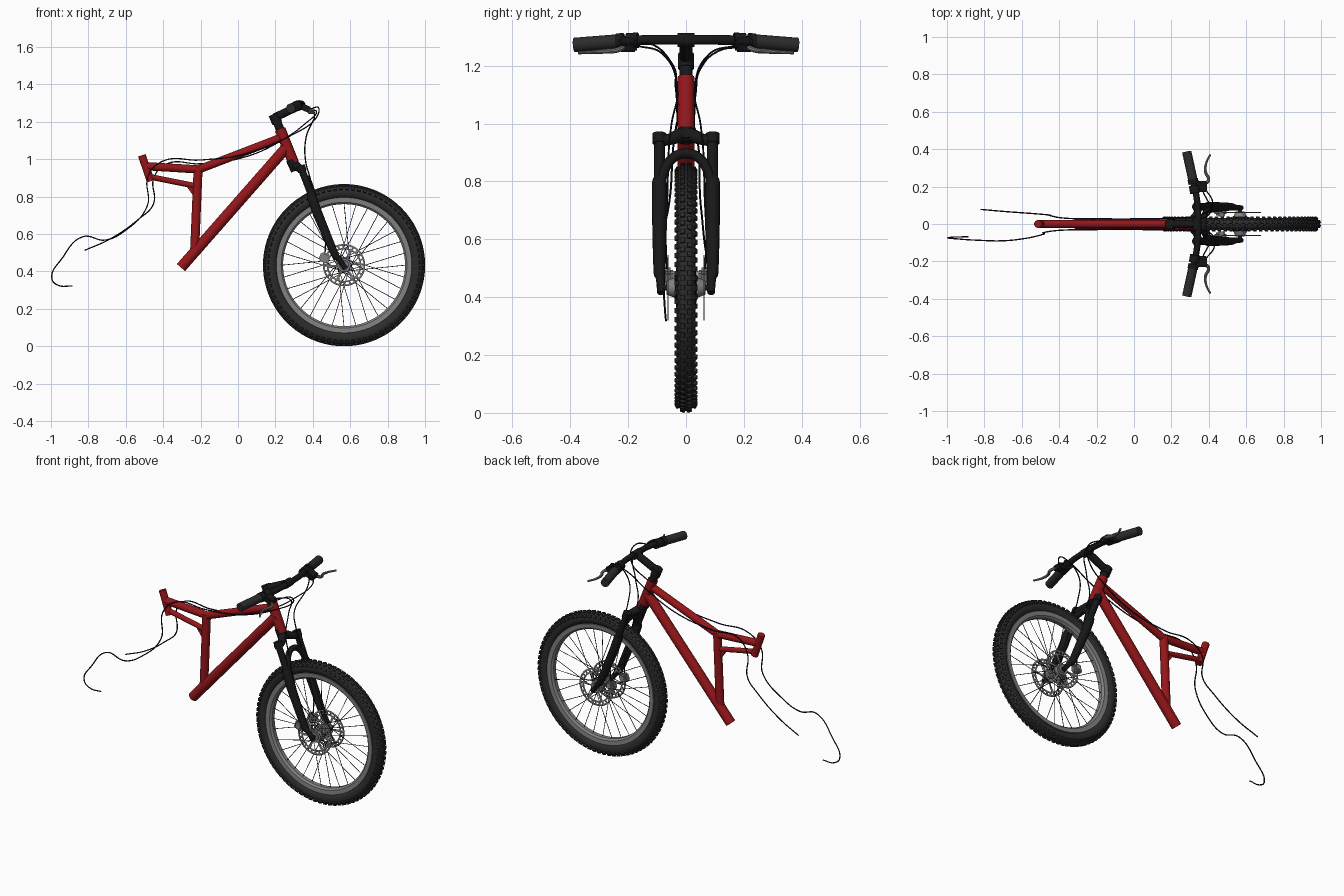
import bpy, bmesh
from math import pi, sin, cos, radians
from mathutils import Vector, Matrix

if "Cube" in bpy.data.objects:
    bpy.data.objects.remove(bpy.data.objects["Cube"])

def mat(name, *c):
    m = bpy.data.materials.new(name)
    m.diffuse_color = (*c, 1)
    m.use_nodes = True
    m.node_tree.nodes["Principled BSDF"].inputs["Base Color"].default_value = m.diffuse_color
    return m

RED = mat("red_paint", 0.30, 0.008, 0.01)
BLACK = mat("black_metal", 0.009, 0.009, 0.01)
RUBBER = mat("rubber", 0.025, 0.025, 0.025)
GREY = mat("grey_metal", 0.22, 0.22, 0.22)
CABLE = mat("cable_black", 0.008, 0.008, 0.02)
HUB = Vector((0.567, 0, 0.433))

def add(name, mesh, m, loc=(0, 0, 0)):
    ob = bpy.data.objects.new(name, mesh)
    bpy.context.collection.objects.link(ob)
    ob.location = loc
    mesh.materials.clear()
    mesh.materials.append(m)
    bpy.ops.object.select_all(action='DESELECT')
    ob.select_set(True)
    bpy.context.view_layer.objects.active = ob
    bpy.ops.object.shade_smooth_by_angle(angle=radians(35))
    return ob

def from_bm(name, bm, m, loc=(0, 0, 0)):
    bmesh.ops.recalc_face_normals(bm, faces=bm.faces)
    me = bpy.data.meshes.new(name)
    bm.to_mesh(me)
    bm.free()
    return add(name, me, m, loc)

def cone(bm, a, b, r, r2=None, seg=24):
    a, b = Vector(a), Vector(b)
    d = b - a
    M = Matrix.Translation((a + b) / 2) @ d.to_track_quat('Z', 'Y').to_matrix().to_4x4()
    bmesh.ops.create_cone(bm, cap_ends=True, segments=seg, radius1=r,
                          radius2=r if r2 is None else r2, depth=d.length, matrix=M)

def tube(name, a, b, r, m, r2=None):
    bm = bmesh.new()
    cone(bm, a, b, r, r2)
    return from_bm(name, bm, m)

def box(name, loc, size, m, rot=0.0, bevel=0.006):
    bm = bmesh.new()
    bmesh.ops.create_cube(bm, size=1, matrix=Matrix.Rotation(rot, 4, 'Y') @ Matrix.Diagonal((*size, 1)))
    bmesh.ops.bevel(bm, geom=bm.edges[:], offset=bevel, segments=2, affect='EDGES')
    return from_bm(name, bm, m, loc)

def sweep(name, pts, r, m, smooth=True, res=4, radii=None):
    cu = bpy.data.curves.new(name, 'CURVE')
    cu.dimensions = '3D'
    cu.bevel_depth, cu.bevel_resolution, cu.use_fill_caps = r, res, True
    cu.resolution_u = 8
    sp = cu.splines.new('BEZIER' if smooth else 'POLY')
    ps = sp.bezier_points if smooth else sp.points
    ps.add(len(pts) - 1)
    for i, (p, co) in enumerate(zip(ps, pts)):
        p.co = co if smooth else (*co, 1)
        p.radius = radii[i] if radii else 1
        if smooth:
            p.handle_left_type = p.handle_right_type = 'AUTO'
    tmp = bpy.data.objects.new("tmp", cu)
    bpy.context.collection.objects.link(tmp)
    bpy.context.view_layer.update()
    me = bpy.data.meshes.new_from_object(tmp.evaluated_get(bpy.context.evaluated_depsgraph_get()))
    bpy.data.objects.remove(tmp)
    return add(name, me, m)

def lathe(name, prof, m, seg=96):
    # closed (radius, y) profile turned about the axle
    bm = bmesh.new()
    rings = [[bm.verts.new((r * cos(2*pi*i/seg), y, r * sin(2*pi*i/seg))) for r, y in prof] for i in range(seg)]
    n = len(prof)
    for i in range(seg):
        p, q = rings[i], rings[(i + 1) % seg]
        for j in range(n):
            bm.faces.new((p[j], p[(j+1) % n], q[(j+1) % n], q[j]))
    return from_bm(name, bm, m, HUB)

# Tyre with knobs, rim
lathe("tyre", [(0.391 + 0.036 * cos(2*pi*k/16), 0.033 * sin(2*pi*k/16)) for k in range(16)], RUBBER)
bm = bmesh.new()
for i in range(80):
    for k, t in enumerate((-58, -18, 18, 58)):
        M = (Matrix.Rotation(2*pi*(i + 0.5*(k % 2))/80, 4, 'Y') @ Matrix.Translation((0, 0, 0.391))
             @ Matrix.Rotation(radians(t), 4, 'X') @ Matrix.Translation((0, 0, 0.036))
             @ Matrix.Diagonal((0.017, 0.016, 0.012, 1)))
        bmesh.ops.create_cube(bm, size=1, matrix=M)
from_bm("tyre_knobs", bm, RUBBER, HUB)
lathe("rim", [(0.326, -0.012), (0.336, -0.023), (0.362, -0.025), (0.362, 0.025), (0.336, 0.023), (0.326, 0.012)], GREY)

# Spokes and hub
bm = bmesh.new()
for i in range(32):
    a = 2*pi*i/32
    s = 1 if i % 2 else -1
    b = a + (1.2 if (i // 2) % 2 else -1.2)
    cone(bm, (0.034*cos(b), s*0.038, 0.034*sin(b)), (0.33*cos(a), 0, 0.33*sin(a)), 0.0018, seg=6)
from_bm("spokes", bm, BLACK, HUB)
tube("hub_shell", HUB - Vector((0, 0.045, 0)), HUB + Vector((0, 0.045, 0)), 0.02, GREY)
tube("axle", HUB - Vector((0, 0.1, 0)), HUB + Vector((0, 0.1, 0)), 0.01, BLACK)

for s, side in ((-1, "right"), (1, "left")):
    tube("hub_flange_" + side, HUB + Vector((0, s*0.034, 0)), HUB + Vector((0, s*0.042, 0)), 0.038, GREY)
    tube("hub_cap_" + side, HUB + Vector((0, s*0.042, 0)), HUB + Vector((0, s*0.068, 0)), 0.034, GREY, 0.024)

    # Perforated brake disc
    bm = bmesh.new()
    rr, seg = (0.024, 0.036, 0.084, 0.092, 0.104, 0.113), 72
    g = [[bm.verts.new((r*cos(2*pi*i/seg), 0, r*sin(2*pi*i/seg))) for r in rr] for i in range(seg)]
    for i in range(seg):
        for j in range(5):
            if (j == 1 and i % 12 > 1) or (j == 3 and i % 3):
                continue
            p, q = g[i], g[(i + 1) % seg]
            bm.faces.new((p[j], p[j+1], q[j+1], q[j]))
    disc = from_bm("brake_disc_" + side, bm, GREY, HUB + Vector((0, s*0.062, 0)))
    md = disc.modifiers.new("thickness", 'SOLIDIFY')
    md.thickness, md.offset = 0.004, 0

    # Brake caliper
    box("caliper_" + side, (0.463, s*0.062, 0.472), (0.055, 0.034, 0.05), GREY, 0.35, 0.008)
    tube("caliper_piston_" + side, (0.467, s*0.04, 0.475), (0.467, s*0.086, 0.475), 0.016, GREY)

    # Fork leg: slim upper, thick lower, narrow dropout
    y = s*0.092
    tube("fork_upper_" + side, (0.338, y, 0.95), (0.40, y, 0.79), 0.019, BLACK)
    sweep("fork_lower_" + side, [(0.388, y, 0.81), (0.395, y, 0.795), (0.425, y, 0.71), (0.50, y, 0.53),
          (0.523, y, 0.48), (0.54, y*0.96, 0.465), (0.575, y*0.94, 0.415)], 0.026, BLACK, False, 6,
          (0.85, 1, 1, 0.85, 0.75, 0.6, 0.5))
    tube("fork_cap_" + side, (0.333, y, 0.965), (0.345, y, 0.932), 0.024, BLACK)

    # Grip, clamp, lever
    tube("grip_" + side, (0.315, s*0.235, 1.284), (0.282, s*0.386, 1.272), 0.025, RUBBER)
    tube("grip_collar_" + side, (0.319, s*0.215, 1.285), (0.314, s*0.24, 1.284), 0.028, BLACK)
    tube("brake_clamp_" + side, (0.327, s*0.165, 1.288), (0.32, s*0.205, 1.286), 0.027, BLACK)
    box("brake_body_" + side, (0.355, s*0.2, 1.275), (0.07, 0.06, 0.034), BLACK, 0.4)
    sweep("brake_lever_" + side, [(0.372, s*0.21, 1.268), (0.398, s*0.235, 1.255), (0.382, s*0.28, 1.25),
          (0.386, s*0.325, 1.247), (0.408, s*0.372, 1.245)], 0.009, GREY, True, 3, (1, 1, 0.9, 0.7, 0.6))

# Fork crown and brace
sweep("fork_crown", [(0.342, -0.108, 0.938), (0.338, -0.06, 0.945), (0.31, 0, 0.962), (0.338, 0.06, 0.945),
      (0.342, 0.108, 0.938)], 0.022, BLACK, True, 5, (0.9, 0.9, 1.2, 0.9, 0.9))
sweep("fork_brace", [(0.405, -0.088, 0.79), (0.392, -0.074, 0.84), (0.375, -0.04, 0.885), (0.37, 0, 0.897),
      (0.375, 0.04, 0.885), (0.392, 0.074, 0.84), (0.405, 0.088, 0.79)], 0.017, BLACK)
tube("fork_steerer", (0.285, 0, 1.0), (0.312, 0, 0.94), 0.03, BLACK)

# Frame tubes
for name, a, b, r in (
        ("head_tube", (0.225, 1.16), (0.297, 0.98), 0.029),
        ("top_tube", (-0.215, 0.943), (0.24, 1.118), 0.022),
        ("down_tube", (0.27, 1.075), (-0.305, 0.42), 0.029),
        ("seat_tube", (-0.213, 0.955), (-0.232, 0.51), 0.024),
        ("seat_post_sleeve", (-0.514, 1.02), (-0.467, 0.882), 0.021),
        ("upper_seat_brace", (-0.49, 0.962), (-0.20, 0.944), 0.022),
        ("lower_seat_brace", (-0.48, 0.907), (-0.22, 0.855), 0.015)):
    tube(name, (a[0], 0, a[1]), (b[0], 0, b[1]), r, RED)
bm = bmesh.new()
f = bm.faces.new([bm.verts.new((x, 0.009, z)) for x, z in ((-0.285, 0.868), (-0.22, 0.855), (-0.225, 0.785), (-0.24, 0.805))])
ext = bmesh.ops.extrude_face_region(bm, geom=[f])
bmesh.ops.translate(bm, vec=(0, -0.018, 0), verts=[v for v in ext['geom'] if isinstance(v, bmesh.types.BMVert)])
bm.faces.new([v for v in f.verts]) if not f.is_valid else None
from_bm("seat_gusset", bm, RED)

# Stem and handlebar
tube("headset_spacer", (0.227, 0, 1.155), (0.206, 0, 1.205), 0.023, BLACK)
tube("stem_clamp", (0.21, 0, 1.192), (0.19, 0, 1.24), 0.028, BLACK)
tube("stem", (0.195, 0, 1.222), (0.335, 0, 1.288), 0.022, BLACK)
tube("bar_clamp", (0.337, -0.03, 1.289), (0.337, 0.03, 1.289), 0.024, BLACK)
half = [(0.342, 0.06, 1.29), (0.335, 0.14, 1.289), (0.322, 0.2, 1.286), (0.282, 0.38, 1.272)]
sweep("handlebar", [(x, -y, z) for x, y, z in half[::-1]] + half, 0.017, BLACK)

# Loose cables trailing behind the frame
sweep("cable_rear_right", [(0.38, -0.19, 1.265), (0.43, -0.12, 1.275), (0.41, -0.05, 1.21), (0.29, -0.036, 1.13),
      (0.05, -0.03, 1.03), (-0.2, -0.03, 0.995), (-0.4, -0.034, 0.99), (-0.48, -0.045, 0.91), (-0.485, -0.055, 0.75),
      (-0.60, -0.08, 0.62), (-0.71, -0.09, 0.567), (-0.83, -0.087, 0.585), (-0.94, -0.08, 0.47),
      (-0.995, -0.073, 0.36), (-0.96, -0.07, 0.325), (-0.885, -0.068, 0.322)], 0.0035, CABLE, res=1)
sweep("cable_rear_left", [(0.38, 0.19, 1.265), (0.42, 0.11, 1.25), (0.36, 0.05, 1.19), (0.25, 0.034, 1.11),
      (0.05, 0.028, 1.015), (-0.2, 0.028, 0.975), (-0.38, 0.032, 0.975), (-0.45, 0.045, 0.9), (-0.452, 0.048, 0.76),
      (-0.53, 0.055, 0.68), (-0.68, 0.066, 0.575), (-0.82, 0.078, 0.512)], 0.0035, CABLE, res=1)
# Front brake hoses down the fork legs
for s, side in ((-1, "right"), (1, "left")):
    sweep("brake_hose_" + side, [(0.37, s*0.17, 1.27), (0.41, s*0.08, 1.24), (0.365, s*0.03, 1.12),
          (0.36, s*0.05, 1.0), (0.385, s*0.06, 0.9), (0.42, s*0.064, 0.76), (0.465, s*0.07, 0.6),
          (0.465, s*0.065, 0.48)], 0.0035, CABLE, res=1)
